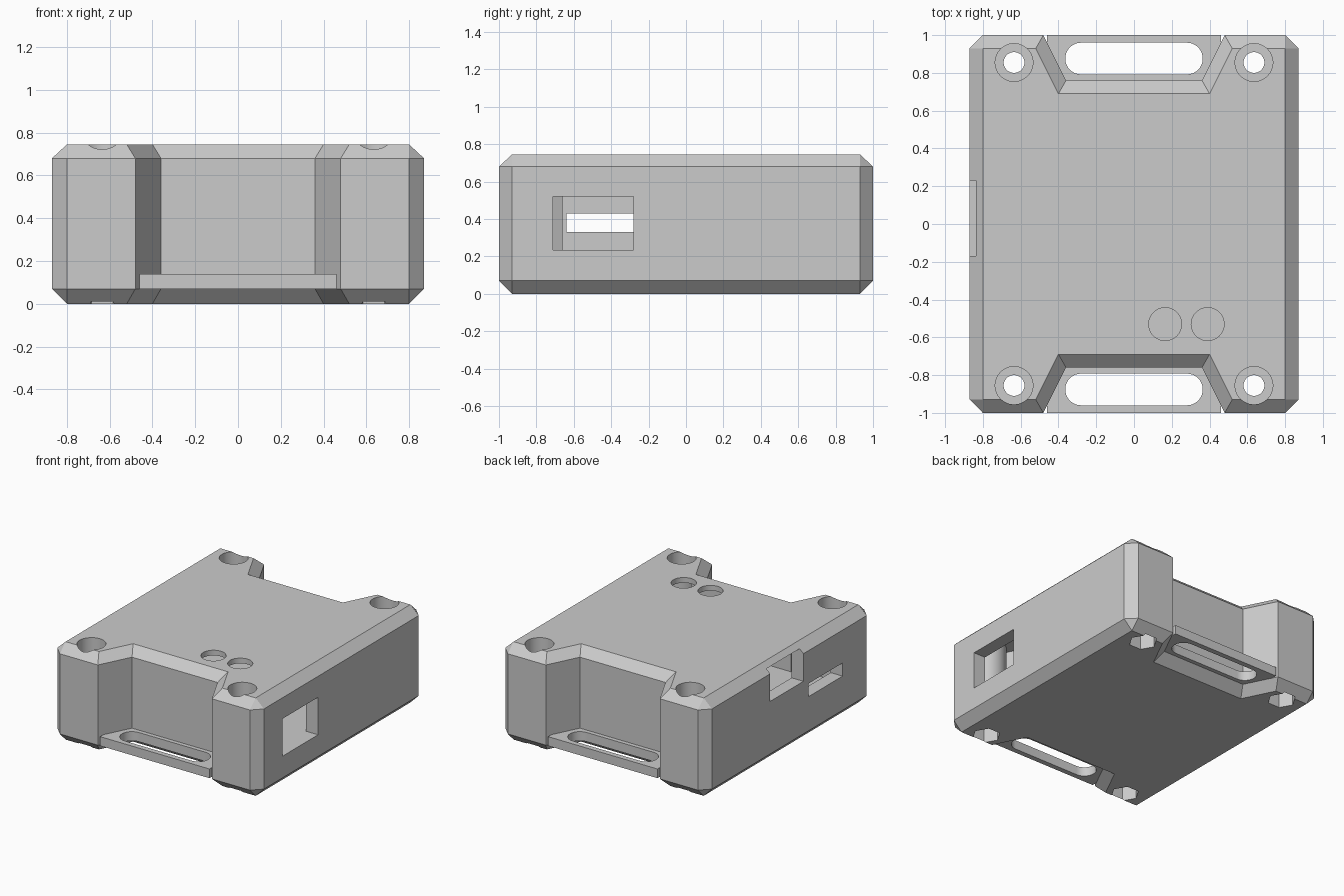
import bpy, bmesh, math
from mathutils import Matrix

cube = bpy.data.objects.get("Cube")
if cube:
    bpy.data.objects.remove(cube, do_unlink=True)

grey = bpy.data.materials.new("light_grey")
grey.use_nodes = True
colour = (0.6, 0.6, 0.6, 1)
grey.diffuse_color = colour
grey.node_tree.nodes["Principled BSDF"].inputs["Base Color"].default_value = colour


def make(name, bm):
    bmesh.ops.recalc_face_normals(bm, faces=bm.faces)
    mesh = bpy.data.meshes.new(name)
    bm.to_mesh(mesh)
    bm.free()
    mesh.materials.append(grey)
    obj = bpy.data.objects.new(name, mesh)
    bpy.context.collection.objects.link(obj)
    return obj


def loft(name, layers):
    """Closed solid through a stack of (outline, z) rings."""
    bm = bmesh.new()
    rings = [[bm.verts.new((x, y, z)) for x, y in pts] for pts, z in layers]
    n = len(rings[0])
    for a, b in zip(rings, rings[1:]):
        for i in range(n):
            j = (i + 1) % n
            bm.faces.new((a[i], a[j], b[j], b[i]))
    bm.faces.new(rings[0][::-1])
    bm.faces.new(rings[-1])
    bmesh.ops.remove_doubles(bm, verts=bm.verts, dist=1e-5)
    return make(name, bm)


def box(name, x, y, z):
    pts = [(x[0], y[0]), (x[1], y[0]), (x[1], y[1]), (x[0], y[1])]
    return loft(name, [(pts, z[0]), (pts, z[1])])


def cylinder(name, x, y, r, z0, z1, sides=48):
    bm = bmesh.new()
    bmesh.ops.create_cone(bm, cap_ends=True, segments=sides, radius1=r, radius2=r,
                          depth=z1 - z0,
                          matrix=Matrix.Translation((x, y, (z0 + z1) / 2))
                          @ Matrix.Rotation(math.pi / 2, 4, 'Z'))
    return make(name, bm)


def combine(target, tool, operation):
    """Apply one boolean and discard the tool."""
    mod = target.modifiers.new("combine", 'BOOLEAN')
    mod.operation, mod.object, mod.solver = operation, tool, 'EXACT'
    bpy.context.view_layer.update()
    result = bpy.data.meshes.new_from_object(
        target.evaluated_get(bpy.context.evaluated_depsgraph_get()))
    target.modifiers.clear()
    target.data = result
    bpy.data.objects.remove(tool, do_unlink=True)


def mirrored(quarter):
    """Mirror the front-right quarter outline into all four quarters."""
    back = [(x, -y) for x, y in reversed(quarter)]
    half = quarter + back
    return half + [(-x, y) for x, y in reversed(half)]


# Chamfered body with a tapered recess at each end
outer = mirrored([(.36, -.76), (.48, -1), (.80, -1), (.87, -.93)])
inner = mirrored([(.40, -.69), (.52, -.93), (.80, -.93), (.80, -.93)])
case = loft("case", [(inner, 0), (outer, .07), (outer, .68), (inner, .745)])

# Strap tabs across the recesses
for s in (-1, 1):
    tab = box("tab", (-.46, .46), sorted((s * .7, s)), (.07, .14))
    combine(case, tab, 'UNION')

# Hollow interior that leaves a post around each screw
corners = [(sx * .635, sy * .855) for sx in (-1, 1) for sy in (-1, 1)]
room = mirrored([(.42, -.66), (.54, -.9), (.74, -.9), (.77, -.87)])
cavity = loft("cavity", [(room, .235), (room, .705)])
for x, y in corners:
    combine(cavity, cylinder("post", x, y, .14, .1, .9), 'DIFFERENCE')
combine(case, cavity, 'DIFFERENCE')

# Screw holes, head counterbores and hexagonal nut pockets
for x, y in corners:
    combine(case, cylinder("bore", x, y, .055, -.1, .9), 'DIFFERENCE')
    combine(case, cylinder("counterbore", x, y, .1, .58, .9), 'DIFFERENCE')
    bm = bmesh.new()
    bmesh.ops.create_cone(bm, cap_ends=True, segments=6, radius1=.1, radius2=.1, depth=.24,
                          matrix=Matrix.Translation((x, y, 0)) @ Matrix.Rotation(math.pi / 2, 4, 'Z'))
    # Points of the hexagon face sideways
    if max(v.co.y for v in bm.verts) - y > .095:
        bmesh.ops.rotate(bm, verts=bm.verts, cent=(x, y, 0), matrix=Matrix.Rotation(math.pi / 6, 3, 'Z'))
    combine(case, make("nut_pocket", bm), 'DIFFERENCE')

# Rounded strap slots
for s in (-1, 1):
    r, half = .084, .28
    arc = [math.pi * (i / 16 - .5) for i in range(17)]
    pts = [(half + r * math.cos(a), s * .876 + r * math.sin(a)) for a in arc]
    pts += [(-half - r * math.cos(a), s * .876 - r * math.sin(a)) for a in arc]
    combine(case, loft("slot", [(pts, -.1), (pts, .3)]), 'DIFFERENCE')

# Button holes in the lid
for x in (.165, .39):
    combine(case, cylinder("button_hole", x, -.53, .087, .6, .9), 'DIFFERENCE')

# Side openings: one on the left side of the model, two on the other
for x, y, z in (((.7, 1), (-.71, -.28), (.235, .52)),
                ((-1, -.7), (-.17, .23), (.47, .71)),
                ((-1, -.7), (-.64, -.23), (.33, .43))):
    combine(case, box("port", x, y, z), 'DIFFERENCE')

# Smooth the round holes, keep the chamfers crisp
bpy.ops.object.select_all(action='DESELECT')
case.select_set(True)
bpy.context.view_layer.objects.active = case
bpy.ops.object.shade_smooth_by_angle(angle=math.radians(25))
